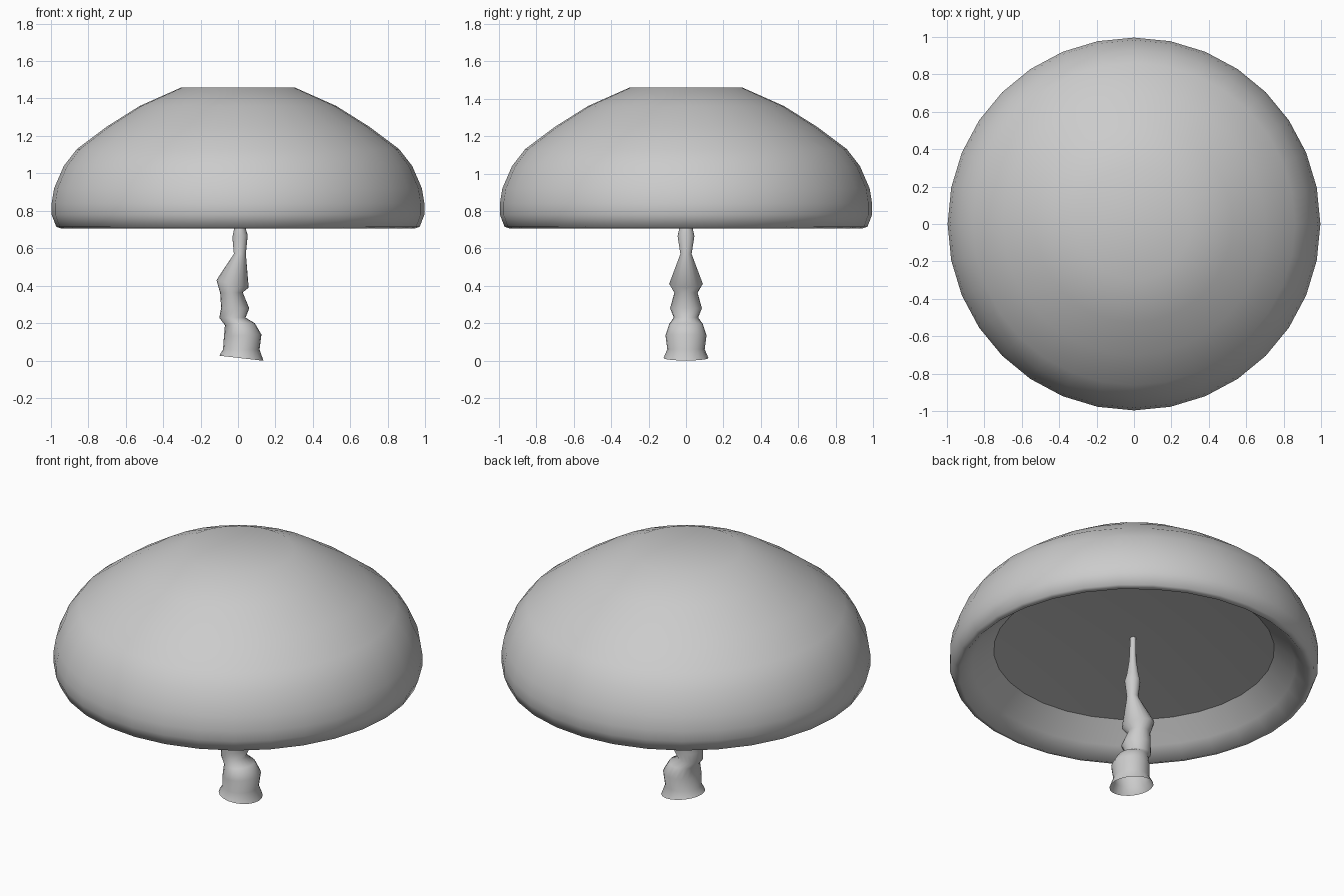
import bpy, bmesh
from math import cos, sin, pi

if "Cube" in bpy.data.objects:
    bpy.data.objects.remove(bpy.data.objects["Cube"])


def loft(name, sections, sides, start_tip=None, end_tip=None):
    """Skin tilted elliptical rings; section = (x_left, z_left, x_right, z_right, half_depth)."""
    bm = bmesh.new()
    rings = []
    for xl, zl, xr, zr, ry in sections:
        ring = []
        for i in range(sides):
            a = 2 * pi * i / sides
            t = (1 + cos(a)) / 2
            ring.append(bm.verts.new((xl + (xr - xl) * t, ry * sin(a), zl + (zr - zl) * t)))
        rings.append(ring)
    for low, high in zip(rings, rings[1:]):
        for i in range(sides):
            j = (i + 1) % sides
            bm.faces.new((low[i], low[j], high[j], high[i]))
    # Fan the closed ends to a centre point
    for ring, tip, flip in ((rings[0], start_tip, True), (rings[-1], end_tip, False)):
        if tip:
            c = bm.verts.new(tip)
            for i in range(sides):
                p, q = ring[i], ring[(i + 1) % sides]
                bm.faces.new((q, p, c) if flip else (p, q, c))
    for f in bm.faces:
        f.smooth = True
    mesh = bpy.data.meshes.new(name)
    bm.to_mesh(mesh)
    bm.free()
    obj = bpy.data.objects.new(name, mesh)
    bpy.context.collection.objects.link(obj)
    return obj


# Mushroom cap: inner ceiling, lip, then the outer dome up to its flat crown
profile = [(0.757, 0.87), (0.87, 0.77), (0.94, 0.705), (0.97, 0.715), (0.995, 0.78),
           (0.995, 0.84), (0.982, 0.92), (0.93, 1.04), (0.86, 1.13),
           (0.70, 1.25), (0.525, 1.36), (0.30, 1.46)]
cap = loft("mushroom_cap", [(-r, z, r, z, r) for r, z in profile], 32,
           start_tip=(0, 0, 0.94), end_tip=(0, 0, 1.46))
# Keep the hard crease where the inner wall meets the ceiling
crease = {v.index for v in cap.data.vertices[:32]}
for e in cap.data.edges:
    if set(e.vertices) <= crease:
        e.use_edge_sharp = True

# Gnarled stem, open at the foot
loft("mushroom_stem", [
    (-0.10, 0.027, 0.136, 0.0, 0.12),
    (-0.08, 0.06, 0.115, 0.06, 0.10),
    (-0.075, 0.13, 0.125, 0.14, 0.11),
    (-0.07, 0.19, 0.09, 0.20, 0.09),
    (-0.10, 0.23, 0.04, 0.23, 0.065),
    (-0.09, 0.28, 0.06, 0.28, 0.085),
    (-0.095, 0.36, 0.025, 0.365, 0.062),
    (-0.115, 0.43, 0.057, 0.39, 0.09),
    (-0.022, 0.57, 0.042, 0.57, 0.03),
    (-0.03, 0.66, 0.052, 0.67, 0.045),
    (-0.02, 0.71, 0.04, 0.71, 0.035),
    (-0.01, 0.80, 0.028, 0.80, 0.02),
    (-0.01, 0.94, 0.022, 0.94, 0.016),
], 20)
